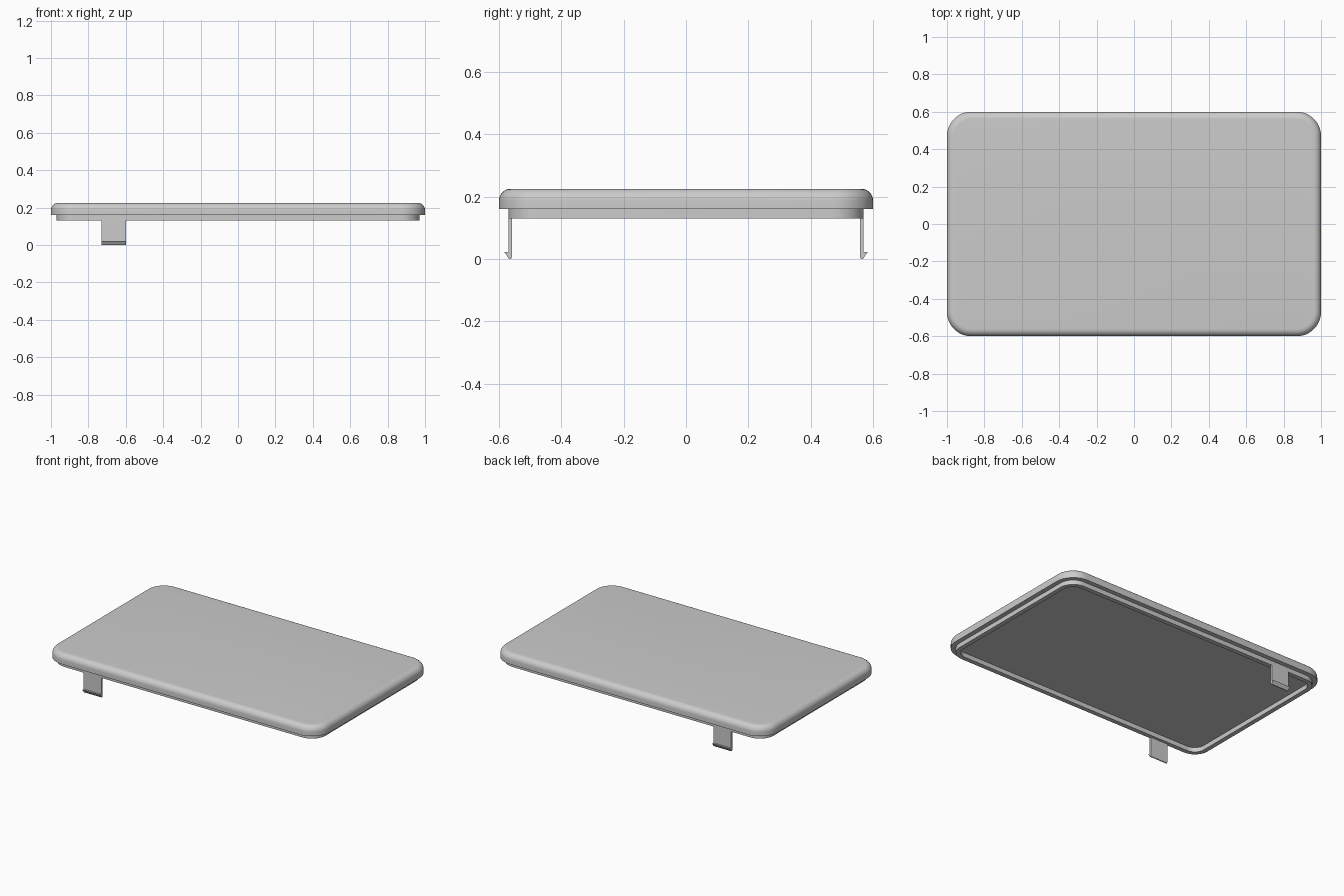
import bpy, bmesh, math

cube = bpy.data.objects.get("Cube")
if cube:
    bpy.data.objects.remove(cube, do_unlink=True)

HALF_X, HALF_Y, CORNER = 1.0, 0.6, 0.13
TOP, RIM, LIP, FILLET = 0.225, 0.16, 0.13, 0.038

plastic = bpy.data.materials.new("light grey plastic")
plastic.use_nodes = True
grey = (0.6, 0.6, 0.6, 1)
plastic.diffuse_color = grey
plastic.node_tree.nodes["Principled BSDF"].inputs["Base Color"].default_value = grey


def finish(name, bm):
    bmesh.ops.recalc_face_normals(bm, faces=bm.faces)
    mesh = bpy.data.meshes.new(name)
    bm.to_mesh(mesh)
    bm.free()
    obj = bpy.data.objects.new(name, mesh)
    bpy.context.collection.objects.link(obj)
    mesh.materials.append(plastic)
    bpy.ops.object.select_all(action='DESELECT')
    obj.select_set(True)
    bpy.context.view_layer.objects.active = obj
    bpy.ops.object.shade_smooth_by_angle(angle=math.radians(30))
    return obj


def rounded_ring(bm, inset, z, steps=12):
    """Rounded rectangle of vertices, drawn in from the outer edge."""
    ring = []
    radius = CORNER - inset
    centres = [(1, 1), (-1, 1), (-1, -1), (1, -1)]
    for quarter, (sx, sy) in enumerate(centres):
        for i in range(steps + 1):
            a = (quarter + i / steps) * math.pi / 2
            ring.append(bm.verts.new((sx * (HALF_X - CORNER) + radius * math.cos(a),
                                      sy * (HALF_Y - CORNER) + radius * math.sin(a), z)))
    return ring


def stacked_shell(name, profile):
    """Bridge rounded rings along an (inset, z) profile and cap both ends."""
    bm = bmesh.new()
    rings = [rounded_ring(bm, inset, z) for inset, z in profile]
    for a, b in zip(rings, rings[1:]):
        for i in range(len(a)):
            j = (i + 1) % len(a)
            bm.faces.new((a[i], a[j], b[j], b[i]))
    bm.faces.new(rings[0])
    bm.faces.new(rings[-1])
    return finish(name, bm)


def clip(name, side):
    """Thin snap leg with an outward barb, extruded across x."""
    section = [(0.558, LIP + 0.005), (0.558, 0.006), (0.562, 0), (0.568, 0),
               (0.583, 0.022), (0.570, 0.022), (0.570, LIP + 0.005)]
    bm = bmesh.new()
    face = bm.faces.new([bm.verts.new((-0.73, side * y, z)) for y, z in section])
    out = bmesh.ops.extrude_face_region(bm, geom=[face])
    moved = [v for v in out["geom"] if isinstance(v, bmesh.types.BMVert)]
    bmesh.ops.translate(bm, verts=moved, vec=(0.13, 0, 0))
    return finish(name, bm)


# Lid: recessed underside, hanging lip, rim and filleted top
fillet = [(FILLET * (1 - math.cos(a)), TOP - FILLET + FILLET * math.sin(a))
          for a in (i * math.pi / 16 for i in range(9))]
stacked_shell("lid", [(0.06, RIM), (0.06, LIP), (0.03, LIP), (0.03, RIM), (0, RIM)] + fillet)

# Snap clips on the front and back edges
clip("front_clip", -1)
clip("back_clip", 1)
